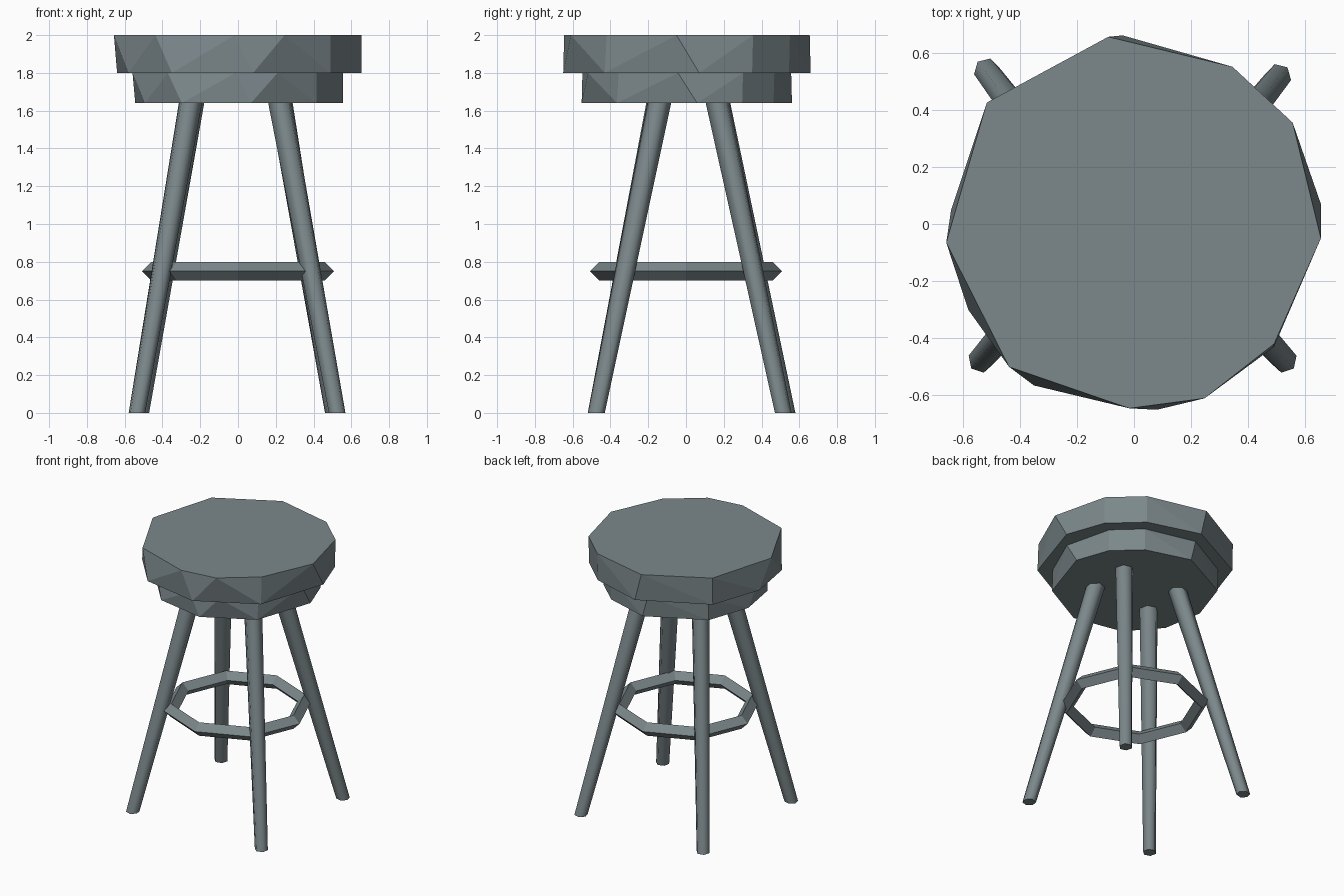
import bpy, bmesh, math
from mathutils import Vector

if "Cube" in bpy.data.objects:
    bpy.data.objects.remove(bpy.data.objects["Cube"])

paint = bpy.data.materials.new("slate grey")
paint.diffuse_color = (0.20, 0.245, 0.26, 1)
paint.use_nodes = True
paint.node_tree.nodes["Principled BSDF"].inputs["Base Color"].default_value = paint.diffuse_color


def finish(bm, name, smooth_angle=None):
    bmesh.ops.recalc_face_normals(bm, faces=bm.faces)
    mesh = bpy.data.meshes.new(name)
    for f in bm.faces:
        f.smooth = smooth_angle is not None
    bm.to_mesh(mesh)
    bm.free()
    mesh.materials.append(paint)
    if smooth_angle is not None:
        mesh.set_sharp_from_angle(angle=math.radians(smooth_angle))
    obj = bpy.data.objects.new(name, mesh)
    bpy.context.collection.objects.link(obj)
    return obj


# Irregular ten-sided outlines: upper and lower rim of the seat
upper = [(.654, -.05), (.555, .355), (.345, .55), (-.09, .655), (-.515, .425),
         (-.657, -.065), (-.437, -.5), (-.016, -.645), (.247, -.61), (.49, -.42)]
lower = [(.654, .07), (.555, .35), (.345, .545), (-.04, .66), (-.515, .42),
         (-.64, .05), (-.58, -.3), (-.35, -.565), (.08, -.65), (.49, -.43)]


def slab(name, scale, z0, z1):
    bm = bmesh.new()
    for outline, z in ((upper, z1), (lower, z0)):
        for x, y in outline:
            bm.verts.new((x * scale, y * scale, z))
    bmesh.ops.convex_hull(bm, input=bm.verts)
    # merge the flat caps back into single polygons
    bmesh.ops.dissolve_limit(bm, angle_limit=math.radians(1),
                             verts=bm.verts, edges=bm.edges)
    return finish(bm, name)


# Seat cushion and the smaller base under it
slab("seat", 1.0, 1.8, 2.0)
slab("seat_base", 0.85, 1.64, 1.8)


# Splayed, tapered legs with level ends
def leg(name, foot, top, sides=6):
    bm = bmesh.new()
    turn = math.atan2(foot[1], foot[0])
    rings = []
    for (x, y), z, r in ((foot, 0, .046), (top, 1.65, .065)):
        rings.append([bm.verts.new((x + r * math.cos(turn + i * math.tau / sides),
                                    y + r * math.sin(turn + i * math.tau / sides), z))
                      for i in range(sides)])
    for i in range(sides):
        j = (i + 1) % sides
        bm.faces.new((rings[0][i], rings[0][j], rings[1][j], rings[1][i]))
    for ring in rings:
        bm.faces.new(ring)
    return finish(bm, name, 65)


leg("front_left_leg", (-.535, -.475), (-.25, -.145))
leg("front_right_leg", (.525, -.475), (.22, -.14))
leg("back_right_leg", (.505, .515), (.225, .165))
leg("back_left_leg", (-.515, .535), (-.24, .17))

# Eight-sided foot ring with a diamond cross-section
bm = bmesh.new()
loops = []
for i in range(8):
    d = Vector((math.cos(i * math.tau / 8), math.sin(i * math.tau / 8), 0))
    loops.append([bm.verts.new(d * r + Vector((0, 0, z)))
                  for r, z in ((.508, .75), (.458, .80), (.408, .75), (.458, .70))])
for i in range(8):
    a, b = loops[i], loops[(i + 1) % 8]
    for k in range(4):
        m = (k + 1) % 4
        bm.faces.new((a[k], b[k], b[m], a[m]))
finish(bm, "foot_ring")
